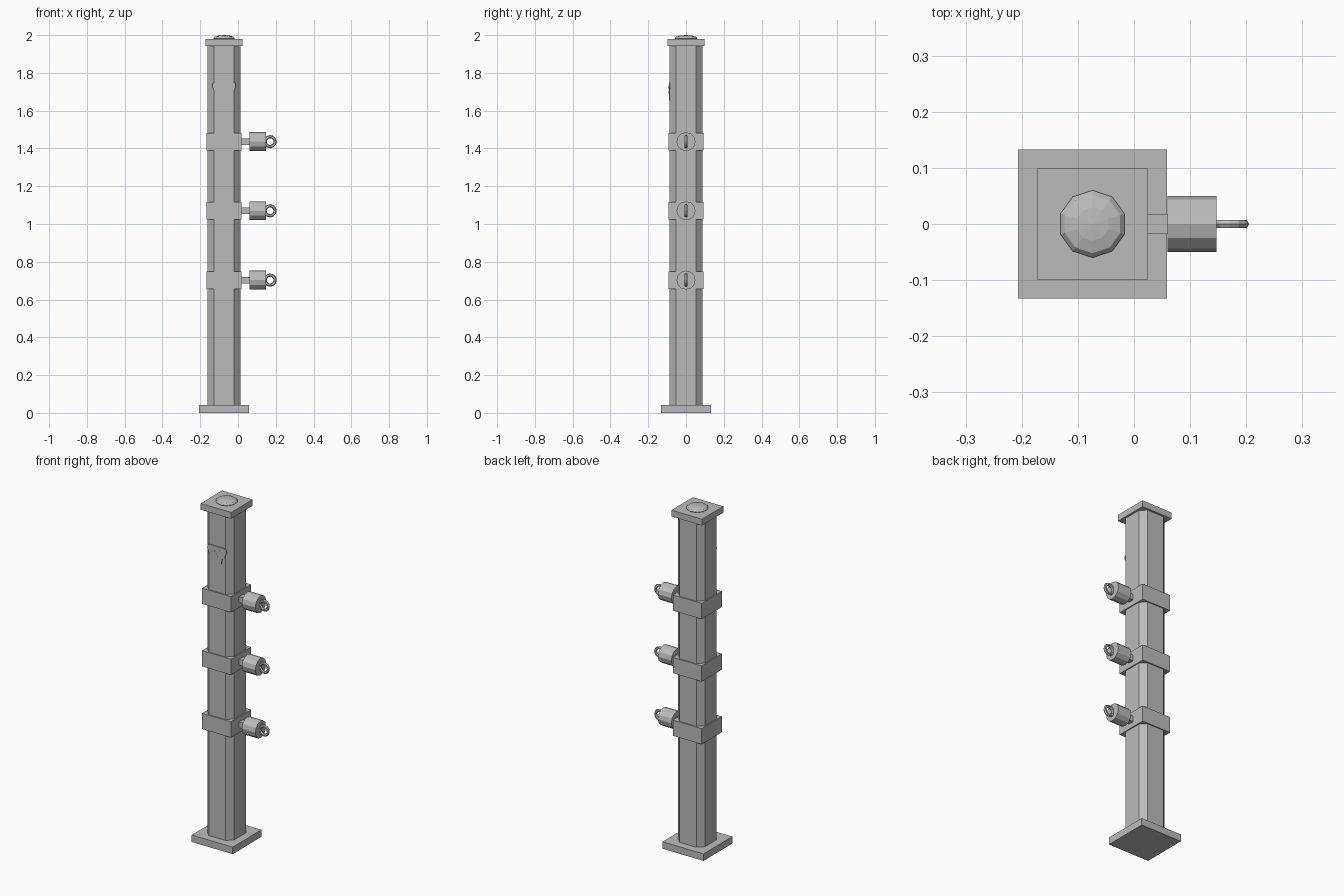
import bpy, bmesh, math
from mathutils import Matrix, Vector

if "Cube" in bpy.data.objects:
    bpy.data.objects.remove(bpy.data.objects["Cube"])

CX = -0.074  # post axis

grey = bpy.data.materials.new("plain grey")
grey.diffuse_color = (0.5, 0.5, 0.5, 1)
grey.use_nodes = True
grey.node_tree.nodes["Principled BSDF"].inputs["Base Color"].default_value = grey.diffuse_color


def finish(name, bm):
    bmesh.ops.recalc_face_normals(bm, faces=bm.faces)
    me = bpy.data.meshes.new(name)
    bm.to_mesh(me)
    bm.free()
    me.materials.append(grey)
    ob = bpy.data.objects.new(name, me)
    bpy.context.collection.objects.link(ob)
    return ob


def box(name, x0, x1, y0, y1, z0, z1):
    bm = bmesh.new()
    centre = Vector(((x0 + x1) / 2, (y0 + y1) / 2, (z0 + z1) / 2))
    m = Matrix.Translation(centre) @ Matrix.Diagonal((x1 - x0, y1 - y0, z1 - z0, 1))
    bmesh.ops.create_cube(bm, size=1, matrix=m)
    return finish(name, bm)


def prism(name, points, start, push):
    """Extrude a flat outline; start maps (a, b) to 3D, push is the depth."""
    bm = bmesh.new()
    face = bm.faces.new([bm.verts.new(start(a, b)) for a, b in points])
    out = bmesh.ops.extrude_face_region(bm, geom=[face])
    verts = [v for v in out["geom"] if isinstance(v, bmesh.types.BMVert)]
    bmesh.ops.translate(bm, verts=verts, vec=push)
    return finish(name, bm)


def square(name, half, z0, z1):
    return box(name, CX - half, CX + half, -half, half, z0, z1)


# Foot plate, top plate
square("foot_plate", 0.133, 0, 0.041)
square("top_plate", 0.099, 1.942, 1.979)

# Post with chamfered corners
h, c = 0.087, 0.054
outline = [(c, -h), (h, -c), (h, c), (c, h), (-c, h), (-h, c), (-h, -c), (-c, -h)]
prism("post", outline, lambda a, b: (CX + a, b, 0.03), (0, 0, 1.92))

# Flattened ten-sided knob on top
bm = bmesh.new()
bmesh.ops.create_uvsphere(
    bm, u_segments=10, v_segments=6, radius=1,
    matrix=Matrix.Translation((CX, 0, 1.983)) @ Matrix.Diagonal((0.06, 0.06, 0.017, 1)))
finish("top_knob", bm)

# Three clamps, each with a stem, an insulator and an eye ring
for i, z in enumerate((0.703, 1.07, 1.436), 1):
    square(f"clamp_{i}", 0.0935, z - 0.046, z + 0.046)
    box(f"stem_{i}", 0.01, 0.065, -0.017, 0.017, z - 0.017, z + 0.017)

    bm = bmesh.new()
    bmesh.ops.create_cone(
        bm, cap_ends=True, segments=12, radius1=0.05, radius2=0.05, depth=0.087,
        matrix=Matrix.Translation((0.1035, 0, z)) @ Matrix.Rotation(math.pi / 2, 4, 'Y'))
    finish(f"insulator_{i}", bm)

    bpy.ops.mesh.primitive_torus_add(
        location=(0.17, 0, z), rotation=(math.pi / 2, 0, 0),
        major_segments=12, minor_segments=6, major_radius=0.0265, minor_radius=0.0085)
    ring = bpy.context.object
    ring.name = f"eye_ring_{i}"
    ring.data.materials.append(grey)

# Thin sign on the front: wide top, narrow lower part, with raised marks
half = [(0.03, 1.655), (0.034, 1.685), (0.05, 1.695), (0.056, 1.715),
        (0.062, 1.725), (0.06, 1.745), (0.045, 1.75)]
sign = half + [(-a, b) for a, b in reversed(half)]
prism("front_sign", sign, lambda a, b: (CX + a, -0.086, b), (0, -0.005, 0))
for side, label in ((-1, "left"), (1, "right")):
    mark = [(0.012, 1.715), (0.026, 1.712), (0.03, 1.728), (0.014, 1.732)]
    prism(f"sign_mark_{label}", [(side * a, b) for a, b in mark],
          lambda a, b: (CX + a, -0.09, b), (0, -0.002, 0))
prism("sign_mark_centre", [(-0.008, 1.69), (0.008, 1.69), (0, 1.706)],
      lambda a, b: (CX + a, -0.09, b), (0, -0.002, 0))
